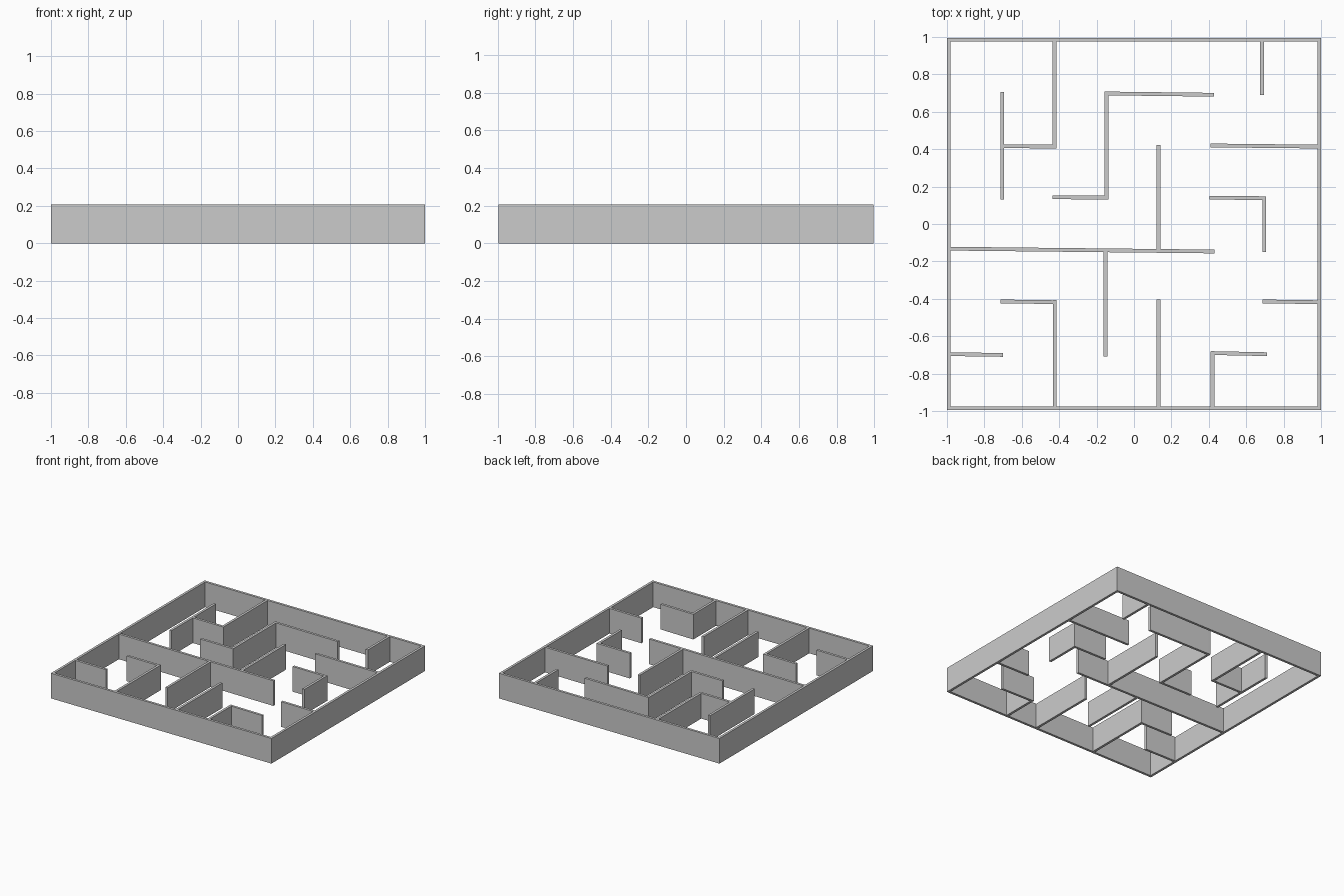
import bpy, bmesh
from mathutils import Vector

if "Cube" in bpy.data.objects:
    bpy.data.objects.remove(bpy.data.objects["Cube"])

H = 0.206      # wall height
T = 0.02       # wall thickness
X, Y = 1.0, 0.995


def extrude_faces(name, rings):
    """Make a mesh from flat outline quads raised to the wall height."""
    bm = bmesh.new()
    for pts in rings:
        bm.faces.new([bm.verts.new((x, y, 0)) for x, y in pts])
    bmesh.ops.remove_doubles(bm, verts=bm.verts, dist=1e-5)
    res = bmesh.ops.extrude_face_region(bm, geom=bm.faces[:], use_keep_orig=True)
    top = [g for g in res["geom"] if isinstance(g, bmesh.types.BMVert)]
    bmesh.ops.translate(bm, verts=top, vec=(0, 0, H))
    bmesh.ops.recalc_face_normals(bm, faces=bm.faces)
    me = bpy.data.meshes.new(name)
    bm.to_mesh(me)
    bm.free()
    ob = bpy.data.objects.new(name, me)
    bpy.context.collection.objects.link(ob)
    return ob


def wall(name, x0, y0, x1, y1):
    """Straight wall along a centre line."""
    a, b = Vector((x0, y0)), Vector((x1, y1))
    d = (b - a).normalized()
    n = Vector((-d.y, d.x)) * T / 2
    return extrude_faces(name, [[a - n, b - n, b + n, a + n]])


# Outer frame, four mitred sides
outer = [(-X, -Y), (X, -Y), (X, Y), (-X, Y)]
inner = [(x - T * x / abs(x), y - T * y / abs(y)) for x, y in outer]
extrude_faces("outer_frame", [[outer[i], outer[(i + 1) % 4], inner[(i + 1) % 4], inner[i]]
                              for i in range(4)])

# Walls running left to right (slightly skewed): x0, y0, x1, y1
across = [
    (-0.98, -0.132, 0.43, -0.147),
    (-0.70, 0.416, -0.42, 0.414),
    (-0.15, 0.698, 0.427, 0.691),
    (0.41, 0.42, 0.98, 0.414),
    (-0.436, 0.143, -0.14, 0.141),
    (0.403, 0.141, 0.704, 0.138),
    (-0.713, -0.414, -0.416, -0.418),
    (0.688, -0.414, 0.98, -0.418),
    (-0.98, -0.696, -0.70, -0.70),
    (0.412, -0.69, 0.71, -0.696),
]
for i, w in enumerate(across):
    wall(f"cross_wall_{i + 1}", *w)

# Walls running front to back: x, y0, y1
along = [
    (-0.704, 0.13, 0.706),
    (-0.425, 0.405, 0.975),
    (-0.147, 0.131, 0.708),
    (0.684, 0.691, 0.975),
    (0.131, -0.14, 0.422),
    (0.696, -0.149, 0.148),
    (-0.152, -0.709, -0.14),
    (-0.424, -0.975, -0.407),
    (0.131, -0.975, -0.405),
    (0.42, -0.975, -0.682),
]
for i, (x, y0, y1) in enumerate(along):
    wall(f"long_wall_{i + 1}", x, y0, x, y1)
